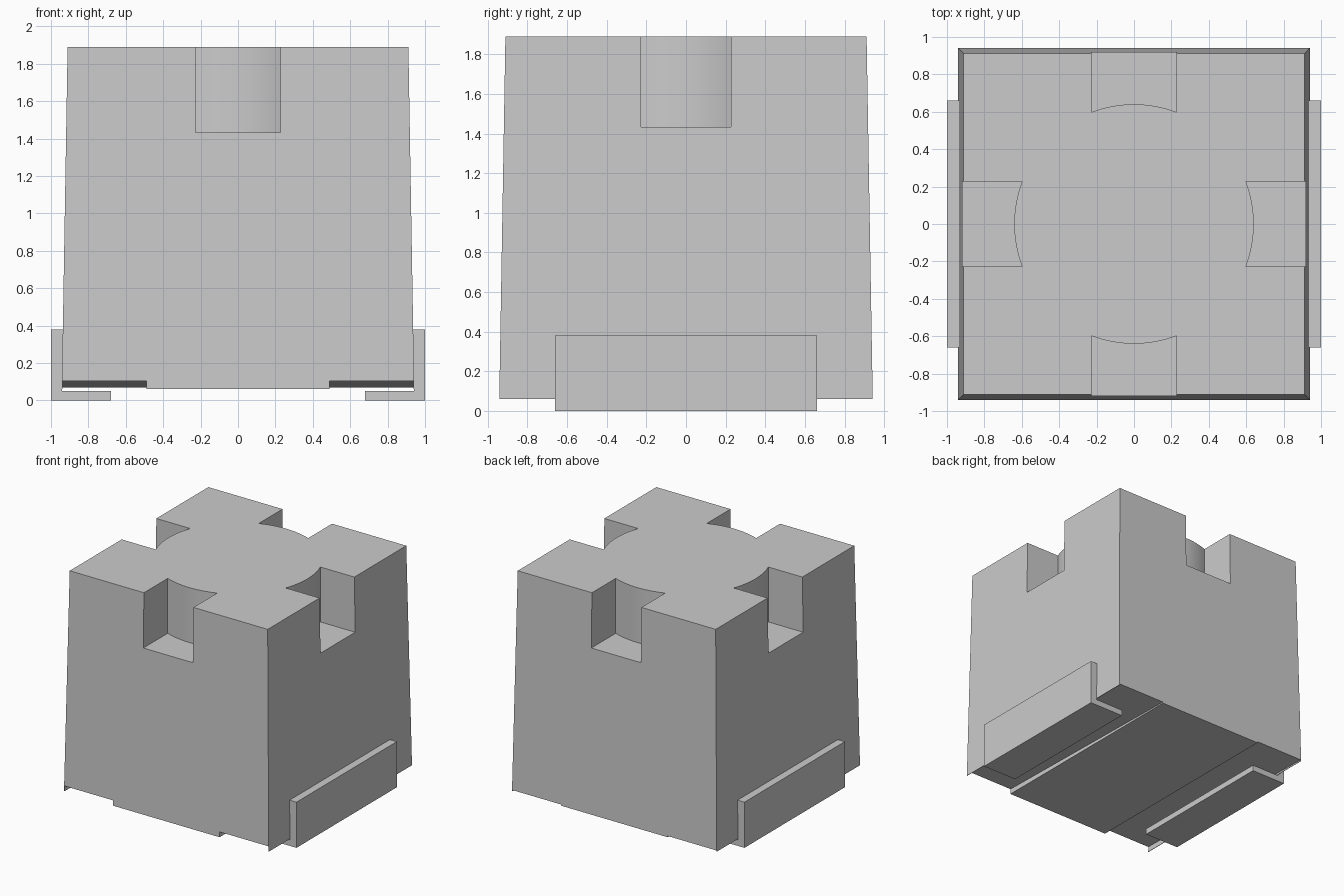
import bpy
import bmesh
import math
from mathutils import Matrix, Vector

cube = bpy.data.objects.get("Cube")
if cube:
    bpy.data.objects.remove(cube, do_unlink=True)

# One plain grey for everything
grey = bpy.data.materials.new("plain grey")
grey.use_nodes = True
GREY = (0.6, 0.6, 0.6, 1.0)
grey.diffuse_color = GREY
grey.node_tree.nodes["Principled BSDF"].inputs["Base Color"].default_value = GREY


def prism(name, outline, offset):
    """Closed solid made by extruding a flat outline of 3D points by offset."""
    bm = bmesh.new()
    face = bm.faces.new([bm.verts.new(p) for p in outline])
    new = bmesh.ops.extrude_face_region(bm, geom=[face])["geom"]
    bmesh.ops.translate(bm, vec=Vector(offset),
                        verts=[v for v in new if isinstance(v, bmesh.types.BMVert)])
    bmesh.ops.recalc_face_normals(bm, faces=bm.faces)
    mesh = bpy.data.meshes.new(name)
    bm.to_mesh(mesh)
    bm.free()
    mesh.materials.append(grey)
    obj = bpy.data.objects.new(name, mesh)
    bpy.context.collection.objects.link(obj)
    return obj


def cut(target, cutter):
    """Subtract cutter from target and discard the cutter."""
    cutter.hide_render = True
    mod = target.modifiers.new("cut", 'BOOLEAN')
    mod.operation = 'DIFFERENCE'
    mod.solver = 'EXACT'
    mod.object = cutter
    bpy.context.view_layer.objects.active = target
    bpy.ops.object.modifier_apply(modifier=mod.name)
    bpy.data.objects.remove(cutter, do_unlink=True)


# Tapered block body
BASE, TOP = 0.942, 0.911
Z0, Z1 = 0.06, 1.89
body = prism("block_body",
             [(x * BASE, y * BASE, Z0) for x, y in ((-1, -1), (1, -1), (1, 1), (-1, 1))],
             (0, 0, Z1 - Z0))
for v in body.data.vertices:
    if v.co.z > 1:
        v.co.x *= TOP / BASE
        v.co.y *= TOP / BASE

# Four top notches, each ending on a round core
HALF, CORE, FLOOR = 0.228, 0.64, 1.433
spread = math.asin(HALF / CORE)
arc = []
for i in range(17):
    a = spread * (1 - i / 8)
    arc.append((CORE * math.sin(a), -CORE * math.cos(a), FLOOR))
outline = [(-HALF, -1.1, FLOOR), (HALF, -1.1, FLOOR)] + arc
for i in range(4):
    turn = Matrix.Rotation(i * math.pi / 2, 3, 'Z')
    cut(body, prism("notch_cutter", [turn @ Vector(p) for p in outline], (0, 0, 0.7)))

# Sloping slots under both sides, leaving a thin outer skin
for side in (-1, 1):
    slope = [(side * 0.49, -0.942, 0.104), (side * 0.49, 0.942, 0.07)]
    rise = (0.104 - 0.07) / 1.884 * 0.2
    slot = [(side * 0.49, -1.142, -0.1), (side * 0.49, 1.142, -0.1),
            (side * 0.49, 1.142, slope[1][2] - rise),
            (side * 0.49, -1.142, slope[0][2] + rise)]
    cut(body, prism("slot_cutter", slot, (side * 0.448, 0, 0)))

# L-shaped side brackets: upright plate with a foot turned inwards
for side, label in ((1, "left"), (-1, "right")):
    section = [(0.68, 0), (1.0, 0), (1.0, 0.38), (0.936, 0.38), (0.94, 0.05), (0.68, 0.05)]
    prism(label + "_bracket", [(side * x, -0.66, z) for x, z in section], (0, 1.32, 0))

# Smooth the round core, keep the corners sharp
bpy.ops.object.select_all(action='DESELECT')
body.select_set(True)
bpy.context.view_layer.objects.active = body
bpy.ops.object.shade_smooth_by_angle(angle=math.radians(30))
